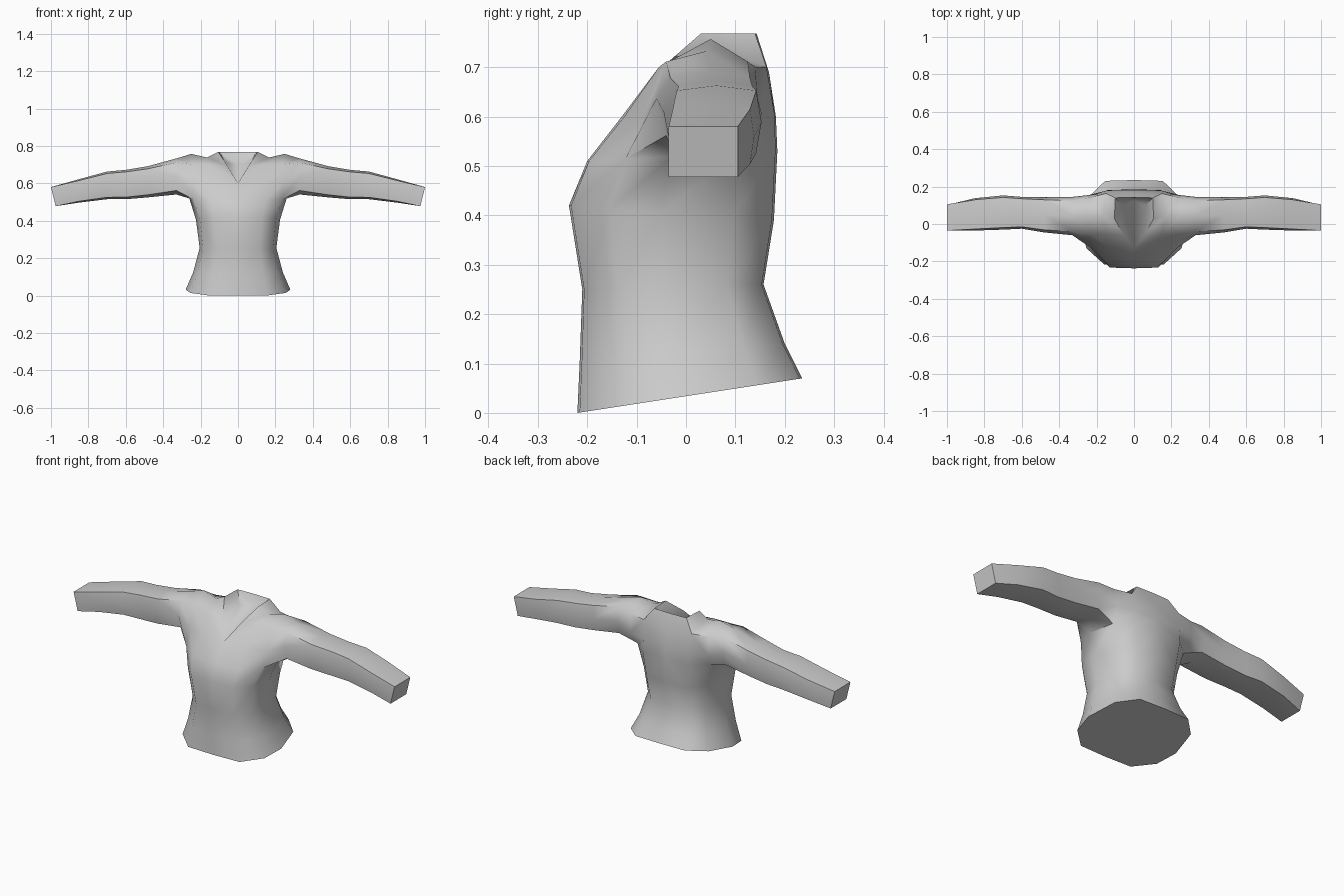
import bpy, bmesh, math
from mathutils import Vector

cube = bpy.data.objects.get("Cube")
if cube:
    bpy.data.objects.remove(cube, do_unlink=True)


def make_material(name, rgb):
    mat = bpy.data.materials.new(name)
    mat.use_nodes = True
    mat.diffuse_color = (*rgb, 1)
    bsdf = next(n for n in mat.node_tree.nodes if n.type == "BSDF_PRINCIPLED")
    bsdf.inputs["Base Color"].default_value = (*rgb, 1)
    bsdf.inputs["Roughness"].default_value = 0.8
    return mat


def mix(a, b, t):
    return a + (b - a) * t


bm = bmesh.new()


def vert(x, y, z):
    return bm.verts.new(Vector((x, y, z)))


def face(*verts):
    return bm.faces.new(verts)


def strip(lower, upper, closed=False):
    """Join two rows of vertices with quads."""
    count = len(lower)
    for i in range(count if closed else count - 1):
        j = (i + 1) % count
        face(lower[i], lower[j], upper[j], upper[i])


# Lower body: half rings from front centre to back centre
HALF_RING = [(0, 0), (.57, .01), (.91, .2), (1, .45), (.87, .8), (.55, .99), (0, 1)]


def body_ring(half_width, front, back, z_front, z_back):
    return [vert(u * half_width, mix(front, back, v), mix(z_front, z_back, v))
            for u, v in HALF_RING]


rings = [body_ring(*row) for row in (
    (.28, -.22, .235, 0, .07),
    (.24, -.215, .2, .11, .14),
    (.205, -.21, .157, .25, .26),
    (.225, -.237, .178, .42, .39),
    (.26, -.2, .185, .51, .53),
)]
for lower, upper in zip(rings, rings[1:]):
    strip(lower, upper)
chest = rings[-1]

# Closed hem
face(*reversed(rings[0]))

# Chest panel up to the V neck
chest_row = [vert(0, -.13, .6), vert(.13, -.125, .6), vert(.24, -.085, .6)]
strip(chest[:3], chest_row)
collar_row = [vert(.055, -.06, .69), vert(.15, -.055, .7), vert(.235, -.055, .7)]
strip(chest_row, collar_row)

# Shoulder line and back panel
shoulder_row = [vert(.105, .03, .768), vert(.165, .04, .738), vert(.25, .05, .757)]
strip(collar_row, shoulder_row)
back_collar = vert(.1, .14, .768)
back_centre = vert(0, .143, .768)
yoke_row = [vert(0, .168, .69), vert(.15, .163, .7), vert(.245, .14, .7)]
blade_row = [vert(0, .182, .6), vert(.14, .18, .6), vert(.24, .155, .6)]
face(shoulder_row[1], shoulder_row[2], yoke_row[2], yoke_row[1])
face(shoulder_row[0], shoulder_row[1], yoke_row[1], back_collar)
face(back_collar, yoke_row[1], yoke_row[0], back_centre)
strip(yoke_row, blade_row)
strip(blade_row, chest[:3:-1])

# Sunken surface closing the neck
dip_centre, dip_side = vert(0, .125, .7), vert(.06, .1, .71)
face(chest_row[0], collar_row[0], dip_side, dip_centre)
face(collar_row[0], shoulder_row[0], dip_side)
face(shoulder_row[0], back_collar, dip_side)
face(back_collar, back_centre, dip_centre, dip_side)

# Sleeve: eight-sided rings that turn square at the cuff
ROUND = [(.5, 0), (.12, .14), (0, .5), (.12, .86), (.5, 1), (.88, .86), (1, .5), (.88, .14)]


def sleeve_ring(x, y0, y1, z0, z1, square, lean=0):
    ring = []
    for u, v in ROUND:
        su = u if u == .5 else round(u)
        sv = v if v == .5 else round(v)
        v = mix(v, sv, square)
        ring.append(vert(x - lean * (1 - v), mix(y0, y1, mix(u, su, square)), mix(z0, z1, v)))
    return ring


previous = [chest[3], chest[2], chest_row[2], collar_row[2],
            shoulder_row[2], yoke_row[2], blade_row[2], chest[4]]
for row in (
    (.33, -.06, .145, .54, .733, .2),
    (.48, -.045, .143, .525, .692, .4),
    (.6, -.025, .145, .515, .672, .5),
    (.7, -.03, .153, .515, .663, .5),
    (.85, -.035, .138, .497, .622, .6),
    (1, -.035, .105, .478, .58, 1, .025),
):
    ring = sleeve_ring(*row)
    strip(previous, ring, closed=True)
    previous = ring
face(*previous)

# Mirror the half into the whole garment
bmesh.ops.mirror(bm, geom=bm.verts[:] + bm.edges[:] + bm.faces[:], axis="X", merge_dist=.0005)
bmesh.ops.remove_doubles(bm, verts=bm.verts[:], dist=.0005)
bmesh.ops.recalc_face_normals(bm, faces=bm.faces[:])

mesh = bpy.data.meshes.new("sweater")
bm.to_mesh(mesh)
bm.free()
sweater = bpy.data.objects.new("sweater", mesh)
bpy.context.collection.objects.link(sweater)
mesh.materials.append(make_material("light_grey_cloth", (.6, .6, .6)))

bpy.ops.object.select_all(action="DESELECT")
sweater.select_set(True)
bpy.context.view_layer.objects.active = sweater
bpy.ops.object.shade_smooth_by_angle(angle=math.radians(55))
